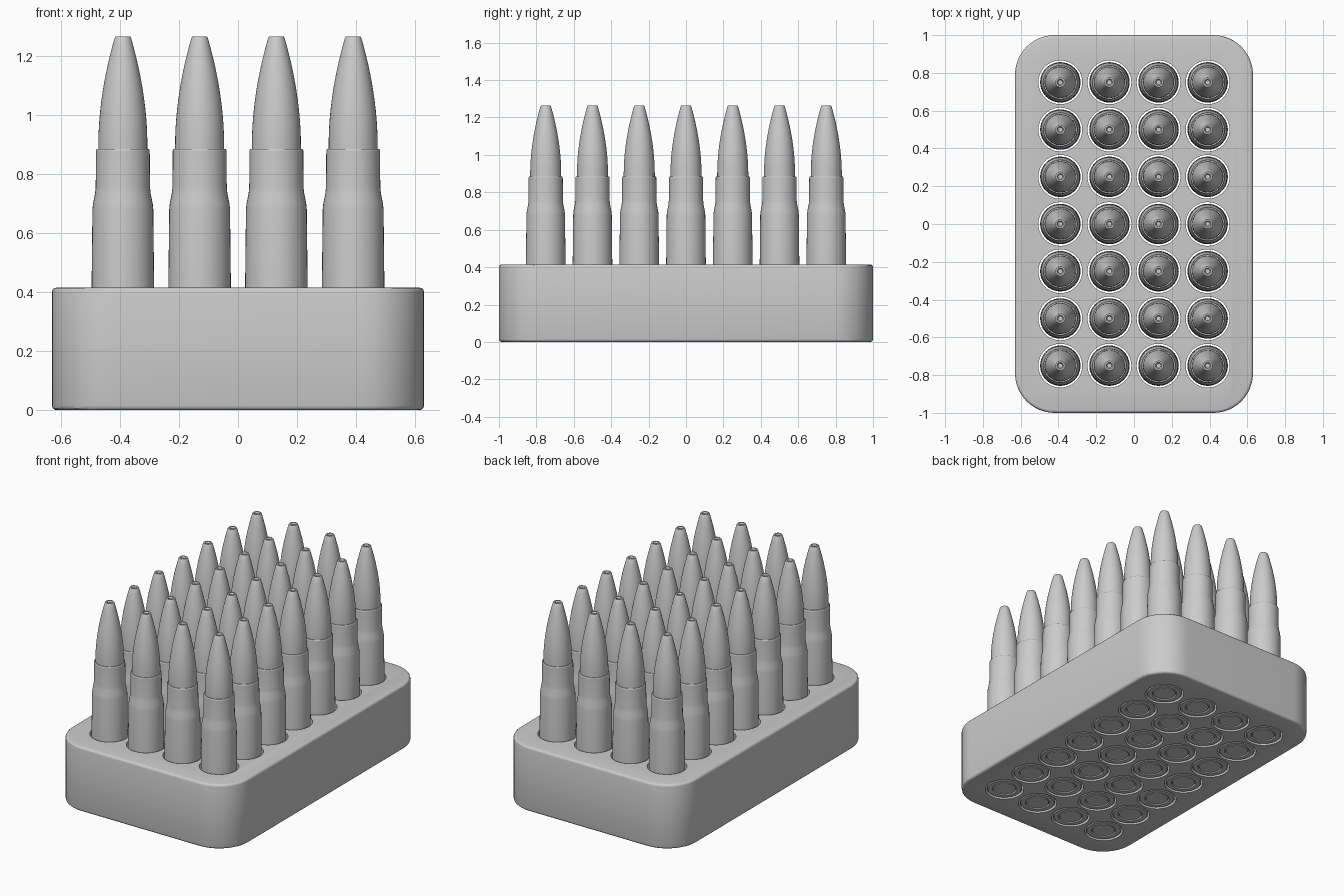
import bpy, bmesh, math

if "Cube" in bpy.data.objects:
    bpy.data.objects.remove(bpy.data.objects["Cube"])

XS = [-0.39, -0.13, 0.13, 0.39]
YS = [-0.75 + 0.25 * i for i in range(7)]
SEG = 40


def new_object(name, bm):
    bmesh.ops.recalc_face_normals(bm, faces=bm.faces)
    mesh = bpy.data.meshes.new(name)
    bm.to_mesh(mesh)
    bm.free()
    obj = bpy.data.objects.new(name, mesh)
    bpy.context.collection.objects.link(obj)
    return obj


def activate(obj):
    bpy.ops.object.select_all(action='DESELECT')
    obj.select_set(True)
    bpy.context.view_layer.objects.active = obj


def lathe(name, profile):
    """Closed solid of revolution; profile is (radius, z) from base to top."""
    bm = bmesh.new()
    rings = []
    for r, z in profile:
        rings.append([bm.verts.new((r * math.cos(2 * math.pi * i / SEG),
                                    r * math.sin(2 * math.pi * i / SEG), z))
                      for i in range(SEG)])
    for a, b in zip(rings, rings[1:]):
        for i in range(SEG):
            j = (i + 1) % SEG
            bm.faces.new((a[i], a[j], b[j], b[i]))
    bm.faces.new(rings[0][::-1])
    bm.faces.new(rings[-1])
    return new_object(name, bm)


# Tray block: rounded rectangle with softened top and bottom edges
HX, HY, HZ, R = 0.63, 1.0, 0.415, 0.21
bm = bmesh.new()
outline = []
for k, (sx, sy) in enumerate([(1, 1), (-1, 1), (-1, -1), (1, -1)]):
    for i in range(13):
        a = math.radians(90 * k + 7.5 * i)
        outline.append(bm.verts.new((sx * (HX - R) + R * math.cos(a),
                                     sy * (HY - R) + R * math.sin(a), 0)))
base = bm.faces.new(outline)
top = bmesh.ops.extrude_face_region(bm, geom=[base])
bmesh.ops.translate(bm, vec=(0, 0, HZ),
                    verts=[g for g in top['geom'] if isinstance(g, bmesh.types.BMVert)])
rims = [e for e in bm.edges if abs(e.verts[0].co.z - e.verts[1].co.z) < 1e-4]
bmesh.ops.bevel(bm, geom=rims, offset=0.015, segments=3, profile=0.5, affect='EDGES')
tray = new_object("tray_block", bm)

# Through holes for the grid of pegs
bm = bmesh.new()
for x in XS:
    for y in YS:
        ret = bmesh.ops.create_cone(bm, cap_ends=True, segments=SEG,
                                    radius1=0.116, radius2=0.116, depth=1.0)
        bmesh.ops.translate(bm, verts=ret['verts'], vec=(x, y, 0.2))
cutter = new_object("hole_cutter", bm)
cutter.hide_render = True
mod = tray.modifiers.new("holes", 'BOOLEAN')
mod.operation = 'DIFFERENCE'
mod.solver = 'EXACT'
mod.object = cutter
activate(tray)
bpy.ops.object.modifier_apply(modifier="holes")
bpy.data.objects.remove(cutter, do_unlink=True)
bpy.ops.object.shade_smooth_by_angle(angle=math.radians(30))

# Round: base with inset disc groove, rim groove, shouldered case, ogive tip
profile = [(0.066, 0.004), (0.068, 0.012), (0.072, 0.012), (0.074, 0.002),
           (0.101, 0.002), (0.107, 0.008), (0.107, 0.035), (0.094, 0.042),
           (0.094, 0.062), (0.107, 0.082), (0.106, 0.415), (0.103, 0.68),
           (0.101, 0.70), (0.094, 0.735), (0.092, 0.755), (0.091, 0.880),
           (0.088, 0.885), (0.083, 0.885)]
for i in range(13):
    t = i / 12
    profile.append((0.083 - 0.055 * t ** 1.9, 0.90 + 0.36 * t))
profile += [(0.025, 1.265), (0.017, 1.265), (0.012, 1.255)]
first = lathe("round", profile)
activate(first)
bpy.ops.object.shade_smooth_by_angle(angle=math.radians(30))

# Fill the grid with linked copies
for n, (x, y) in enumerate((x, y) for x in XS for y in YS):
    obj = first
    if n:
        obj = first.copy()
        obj.name = f"round_{n:02d}"
        bpy.context.collection.objects.link(obj)
    obj.location = (x, y, 0)
